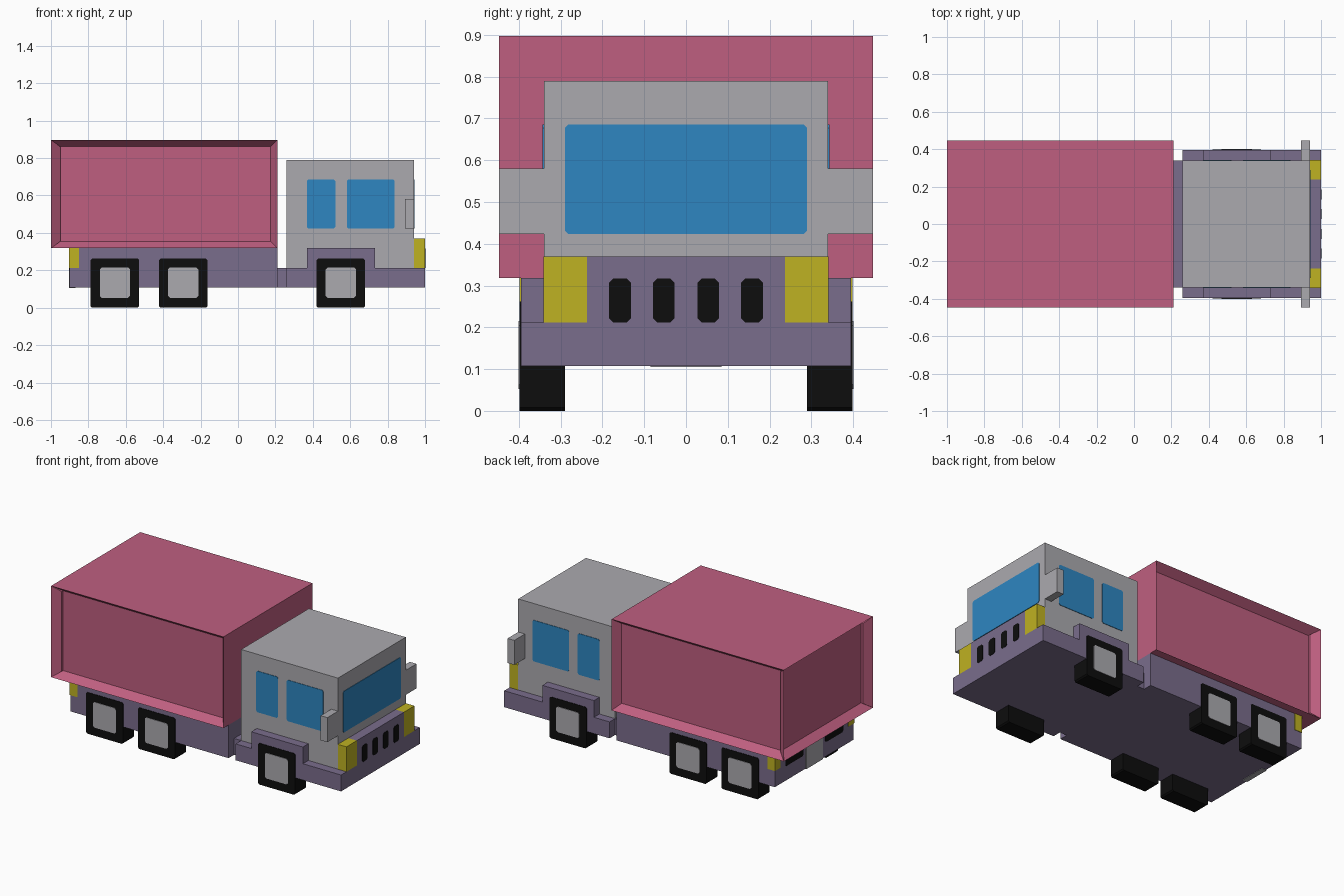
import bpy, bmesh
from mathutils import Vector

cube = bpy.data.objects.get("Cube")
if cube:
    bpy.data.objects.remove(cube, do_unlink=True)


def material(name, rgb):
    lin = [(c / 255 / 12.92) if c <= 10 else ((c / 255 + 0.055) / 1.055) ** 2.4 for c in rgb]
    m = bpy.data.materials.new(name)
    m.use_nodes = True
    m.diffuse_color = (*lin, 1)
    bsdf = next(n for n in m.node_tree.nodes if n.type == 'BSDF_PRINCIPLED')
    bsdf.inputs["Base Color"].default_value = (*lin, 1)
    return m


PINK = material("pink", (191, 95, 128))
GREY = material("light grey", (171, 170, 175))
PURPLE = material("dusty purple", (122, 109, 140))
BLUE = material("window blue", (46, 134, 193))
YELLOW = material("lamp yellow", (191, 178, 34))
BLACK = material("black", (13, 13, 13))


def finish(name, bm, mat):
    bmesh.ops.recalc_face_normals(bm, faces=bm.faces)
    me = bpy.data.meshes.new(name)
    bm.to_mesh(me)
    bm.free()
    me.materials.append(mat)
    ob = bpy.data.objects.new(name, me)
    bpy.context.collection.objects.link(ob)
    return ob


def box_mesh(x, y, z):
    bm = bmesh.new()
    bmesh.ops.create_cube(bm, size=1)
    for v in bm.verts:
        v.co = Vector(r[0] if c < 0 else r[1] for c, r in zip(v.co, (x, y, z)))
    return bm


def box(name, x, y, z, mat):
    return finish(name, box_mesh(x, y, z), mat)


def panel(name, axis, a, z, start, end, cut, mat):
    """Corner-cut rectangle spanning a by z, extruded along 'x' or 'y' from start to end."""
    (a0, a1), (z0, z1) = a, z
    outline = [(a0 + cut, z0), (a1 - cut, z0), (a1, z0 + cut), (a1, z1 - cut),
               (a1 - cut, z1), (a0 + cut, z1), (a0, z1 - cut), (a0, z0 + cut)]
    bm = bmesh.new()
    rings = []
    for d in (start, end):
        rings.append([bm.verts.new((d, p, q) if axis == 'x' else (p, d, q)) for p, q in outline])
    bm.faces.new(rings[0])
    bm.faces.new(rings[1])
    for i in range(8):
        j = (i + 1) % 8
        bm.faces.new((rings[0][i], rings[0][j], rings[1][j], rings[1][i]))
    return finish(name, bm, mat)


def span(s, a, b):
    """Mirrored y range, sorted."""
    return tuple(sorted((s * a, s * b)))


# Cargo box with recessed panels on both sides and the back
bm = box_mesh((-1, 0.21), (-0.447, 0.447), (0.318, 0.897))
bm.normal_update()
framed = [f for f in bm.faces if abs(f.normal.y) > 0.9 or f.normal.x < -0.9]
bmesh.ops.inset_individual(bm, faces=framed, thickness=0.051, depth=0)
for f in framed:
    shift = f.normal * -0.05
    for v in f.verts:
        v.co += shift
finish("cargo_box", bm, PINK)

# Chassis
box("rear_chassis", (-0.9, 0.21), (-0.395, 0.395), (0.108, 0.318), PURPLE)
box("chassis_link", (0.21, 0.26), (-0.34, 0.34), (0.108, 0.212), PURPLE)
box("front_chassis", (0.26, 1), (-0.395, 0.395), (0.108, 0.212), PURPLE)
box("grille", (0.94, 1), (-0.237, 0.237), (0.212, 0.37), PURPLE)

# Cab with windscreen
box("cab", (0.26, 0.94), (-0.34, 0.34), (0.212, 0.79), GREY)
panel("windscreen", 'x', (-0.29, 0.29), (0.424, 0.685), 0.938, 0.943, 0.008, BLUE)

# Grille slots
for i, y in enumerate((-0.158, -0.053, 0.053, 0.158)):
    panel(f"grille_slot_{i + 1}", 'x', (y - 0.026, y + 0.026), (0.212, 0.317),
          0.998, 1.002, 0.01, BLACK)

# Mirrored parts
for side, s in (("left", 1), ("right", -1)):
    box(f"{side}_wheel_arch", (0.37, 0.732), span(s, 0.34, 0.395), (0.212, 0.318), PURPLE)
    box(f"{side}_headlight", (0.94, 1), span(s, 0.237, 0.341), (0.212, 0.37), YELLOW)
    box(f"{side}_mirror", (0.893, 0.94), span(s, 0.34, 0.447), (0.424, 0.58), GREY)
    box(f"{side}_tail_light", (-0.903, -0.85), span(s, 0.34, 0.398), (0.212, 0.318), YELLOW)
    panel(f"{side}_tail_vent", 'x', span(s, 0.11, 0.29), (0.2, 0.305), -0.898, -0.903, 0.01, BLACK)
    for name, x in (("rear", (0.368, 0.52)), ("front", (0.582, 0.838))):
        panel(f"{side}_{name}_window", 'y', x, (0.424, 0.685), s * 0.338, s * 0.343, 0.008, BLUE)
    # Square wheels with pale hubs
    for name, x in (("rear", -0.658), ("middle", -0.293), ("front", 0.55)):
        panel(f"{side}_{name}_wheel", 'y', (x - 0.13, x + 0.13), (0, 0.262),
              s * 0.29, s * 0.398, 0.008, BLACK)
        panel(f"{side}_{name}_hub", 'y', (x - 0.081, x + 0.081), (0.053, 0.215),
              s * 0.396, s * 0.401, 0.01, GREY)

# Rear plate, wrapping slightly under the chassis
box("rear_plate", (-0.904, -0.898), (-0.085, 0.085), (0.106, 0.25), GREY)
box("rear_plate_lip", (-0.904, -0.87), (-0.085, 0.085), (0.105, 0.109), GREY)
